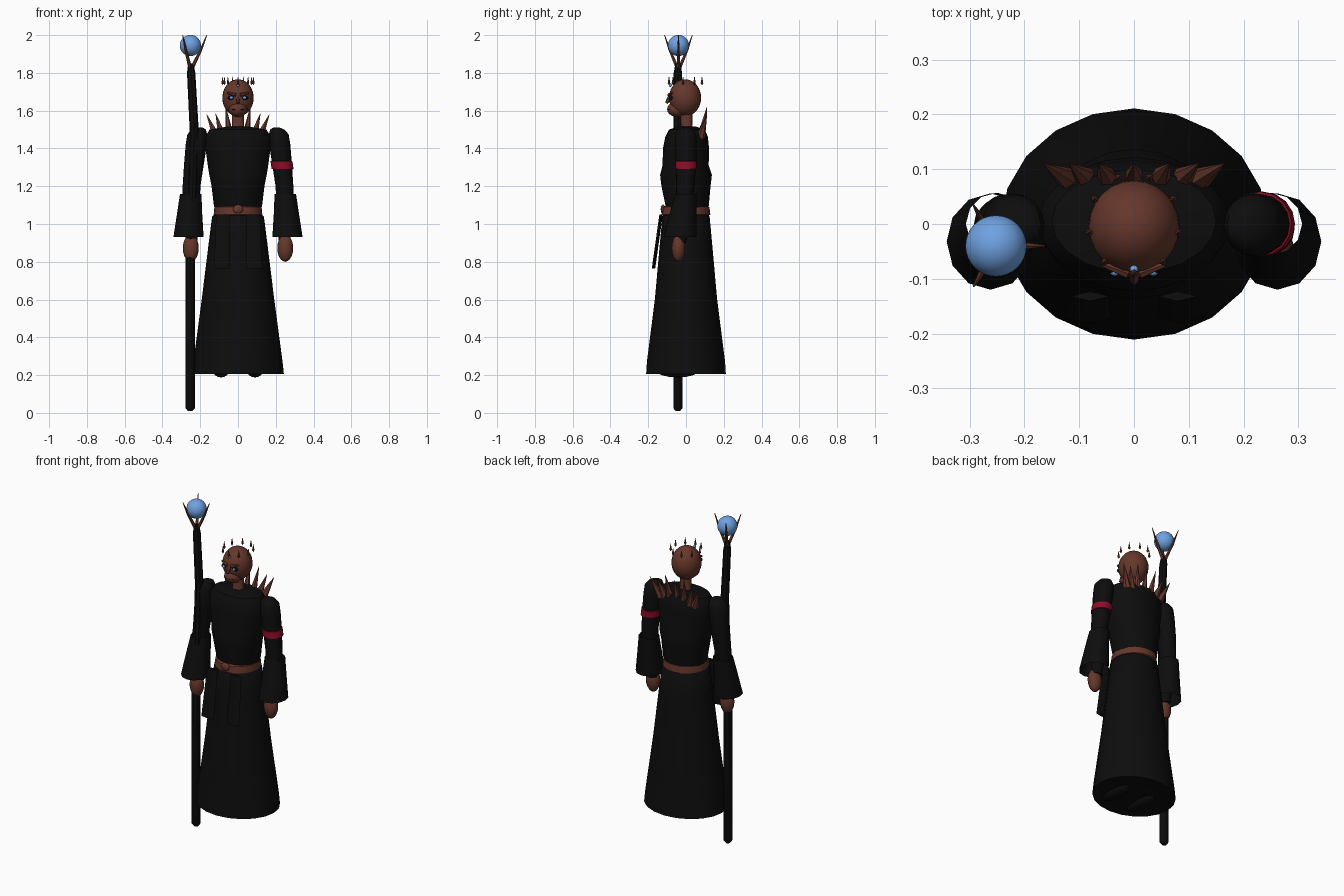
import bpy, bmesh, math
from mathutils import Vector


def material(name, rgb):
    m = bpy.data.materials.new(name)
    m.diffuse_color = (*rgb, 1)
    return m


BLACK = material("black cloth", (0.004, 0.004, 0.004))
BROWN = material("brown skin", (0.13, 0.038, 0.024))
RED = material("red band", (0.27, 0.004, 0.02))
BLUE = material("blue crystal", (0.16, 0.36, 0.76))


def finish(name, bm, mat, angle=40):
    bmesh.ops.recalc_face_normals(bm, faces=bm.faces)
    me = bpy.data.meshes.new(name)
    bm.to_mesh(me)
    bm.free()
    me.materials.append(mat)
    ob = bpy.data.objects.new(name, me)
    bpy.context.collection.objects.link(ob)
    bpy.ops.object.select_all(action='DESELECT')
    ob.select_set(True)
    bpy.context.view_layer.objects.active = ob
    bpy.ops.object.shade_smooth_by_angle(angle=math.radians(angle))
    return ob


def loft(name, rings, mat, n=16, caps=True):
    """Stack of elliptical rings (x, y, z, radius x, radius y)."""
    bm = bmesh.new()
    rows = []
    for x, y, z, rx, ry in rings:
        rows.append([bm.verts.new((x + rx * math.sin(2 * math.pi * i / n),
                                   y + ry * math.cos(2 * math.pi * i / n), z)) for i in range(n)])
    for a, b in zip(rows, rows[1:]):
        for i in range(n):
            j = (i + 1) % n
            bm.faces.new((a[i], a[j], b[j], b[i]))
    if caps:
        bm.faces.new(rows[0])
        bm.faces.new(rows[-1])
    return finish(name, bm, mat)


def ball(name, loc, size, mat, u=20, v=14):
    bm = bmesh.new()
    bmesh.ops.create_uvsphere(bm, u_segments=u, v_segments=v, radius=1)
    bmesh.ops.scale(bm, vec=size, verts=bm.verts)
    bmesh.ops.translate(bm, vec=loc, verts=bm.verts)
    return finish(name, bm, mat, 60)


def spike(name, p, q, r, mat, n=6, tip=0.0):
    p, q = Vector(p), Vector(q)
    bm = bmesh.new()
    bmesh.ops.create_cone(bm, cap_ends=True, segments=n, radius1=r, radius2=tip, depth=(q - p).length)
    turn = (q - p).to_track_quat('Z', 'Y').to_matrix()
    bmesh.ops.rotate(bm, matrix=turn, verts=bm.verts)
    bmesh.ops.translate(bm, vec=(p + q) / 2, verts=bm.verts)
    return finish(name, bm, mat)


# Robe: flared skirt with hem, belt, bodice
loft("skirt", [(0, 0, 0.215, 0.2, 0.17), (0, 0, 0.205, 0.243, 0.211), (0, 0, 0.27, 0.236, 0.207),
               (0, 0, 0.6, 0.192, 0.165), (0, 0, 0.9, 0.155, 0.138), (0, 0, 1.04, 0.137, 0.125),
               (0, 0, 1.06, 0.115, 0.11)], BLACK, 20)
loft("belt", [(0, 0, 1.045, 0.118, 0.12), (0, 0, 1.05, 0.129, 0.129),
              (0, 0, 1.09, 0.125, 0.124), (0, 0, 1.095, 0.11, 0.11)], BROWN, 20)
ball("belt_knot", (0, -0.122, 1.078), (0.028, 0.012, 0.025), BROWN, 10, 8)
loft("bodice", [(0, 0.005, 1.06, 0.118, 0.112), (0, 0.006, 1.1, 0.128, 0.115), (0, 0, 1.2, 0.14, 0.13),
                (0, 0, 1.26, 0.152, 0.137), (0, -0.002, 1.31, 0.16, 0.122), (0, 0, 1.4, 0.172, 0.122),
                (0, 0.003, 1.46, 0.175, 0.113), (0, 0.005, 1.5, 0.15, 0.095),
                (0, 0.005, 1.515, 0.06, 0.05)], BLACK, 20)

# Paired parts: shoes, sash panels, arms, sleeves, hands
for s, side in ((-1, "right"), (1, "left")):
    ball(side + "_shoe", (s * 0.09, -0.045, 0.225), (0.045, 0.115, 0.037), BLACK, 14, 8)
    loft(side + "_sash_panel", [(s * 0.085, -0.172, 0.765, 0.042, 0.009),
                                (s * 0.08, -0.132, 1.05, 0.036, 0.009)], BLACK, 4)
    loft(side + "_arm", [(s * 0.245, -0.028, 0.9, 0.03, 0.03), (s * 0.248, -0.01, 1.1, 0.045, 0.045),
                         (s * 0.246, -0.004, 1.2, 0.047, 0.048), (s * 0.234, 0, 1.31, 0.052, 0.054),
                         (s * 0.221, -0.002, 1.42, 0.056, 0.058), (s * 0.216, -0.002, 1.475, 0.052, 0.056),
                         (s * 0.208, -0.002, 1.5, 0.038, 0.04), (s * 0.204, -0.002, 1.51, 0.018, 0.018)],
         BLACK, 16)
    loft(side + "_sleeve", [(s * 0.25, 0, 1.16, 0.057, 0.057), (s * 0.255, -0.012, 1.08, 0.064, 0.068),
                            (s * 0.262, -0.032, 0.93, 0.08, 0.088)], BLACK, 12, caps=False)
    loft(side + "_wrist", [(s * 0.247, -0.04, 0.86, 0.03, 0.03), (s * 0.247, -0.03, 0.96, 0.028, 0.028)],
         BROWN, 10)
    ball(side + "_hand", (s * 0.25, -0.04, 0.872), (0.042, 0.036, 0.072), BROWN, 12, 10)

loft("arm_band", [(0.236, 0, 1.29, 0.05, 0.05), (0.236, 0, 1.292, 0.058, 0.059),
                  (0.23, 0, 1.332, 0.058, 0.059), (0.23, 0, 1.334, 0.05, 0.05)], RED, 16)

# Neck and head
loft("neck", [(0, 0.003, 1.49, 0.042, 0.038), (0, 0.003, 1.52, 0.032, 0.03),
              (0, 0.003, 1.6, 0.033, 0.033)], BROWN, 14)
ball("head", (0, -0.005, 1.668), (0.083, 0.085, 0.098), BROWN, 24, 18)
ball("jaw", (0, -0.045, 1.608), (0.05, 0.055, 0.042), BROWN, 16, 10)
spike("nose", (0, -0.083, 1.675), (0, -0.104, 1.64), 0.013, BROWN, 6, 0.008)
ball("mouth", (0, -0.087, 1.606), (0.034, 0.012, 0.003), BLACK, 12, 6)
for s, side in ((-1, "right"), (1, "left")):
    ball(side + "_eye_socket", (s * 0.036, -0.079, 1.668), (0.019, 0.012, 0.012), BLACK, 12, 8)
    ball(side + "_eye", (s * 0.035, -0.088, 1.668), (0.009, 0.007, 0.008), BLUE, 10, 8)
    spike(side + "_brow", (s * 0.012, -0.09, 1.683), (s * 0.056, -0.074, 1.694), 0.01, BROWN, 6, 0.005)
ball("forehead_gem", (0, -0.083, 1.735), (0.008, 0.008, 0.009), BLUE, 10, 8)

# Ring of tiny crown spikes around the head
for i in range(9):
    a = 2 * math.pi * i / 9 - math.pi / 2
    x, y = 0.083 * math.cos(a), 0.09 * math.sin(a)
    spike("crown_spike", (x, y, 1.745), (x, y, 1.785), 0.007, BROWN, 6)
    spike("crown_spike_base", (x, y, 1.745), (x, y, 1.735), 0.007, BROWN, 6)

# Fan of collar spikes behind the neck
for x, z in ((0, 1.61), (0.065, 1.625), (0.12, 1.59), (0.168, 1.585)):
    for s in ((1,) if x == 0 else (-1, 1)):
        spike("collar_spike", (s * x * 0.68, 0.078, 1.46), (s * x, 0.112, z), 0.024, BROWN, 6)

# Staff with three prongs holding a crystal orb
loft("staff", [(-0.253, -0.043, 0.01, 0.012, 0.012), (-0.253, -0.043, 0.025, 0.025, 0.024),
               (-0.253, -0.043, 0.85, 0.025, 0.024), (-0.24, -0.043, 1.2, 0.024, 0.024),
               (-0.232, -0.043, 1.5, 0.024, 0.024), (-0.248, -0.043, 1.8, 0.022, 0.022),
               (-0.25, -0.042, 1.85, 0.014, 0.014)], BLACK, 8)
ball("orb", (-0.252, -0.04, 1.945), (0.056, 0.056, 0.056), BLUE, 32, 20)
for i in range(3):
    a = 2 * math.pi * i / 3
    c, d = math.cos(a), math.sin(a)
    base = (-0.25 + 0.006 * c, -0.04 + 0.006 * d, 1.825)
    mid = (-0.25 + 0.055 * c, -0.04 + 0.055 * d, 1.925)
    spike("prong", base, mid, 0.01, BROWN, 6, 0.007)
    spike("prong_tip", mid, (-0.25 + 0.085 * c, -0.04 + 0.085 * d, 2.0), 0.007, BROWN, 6, 0.002)
